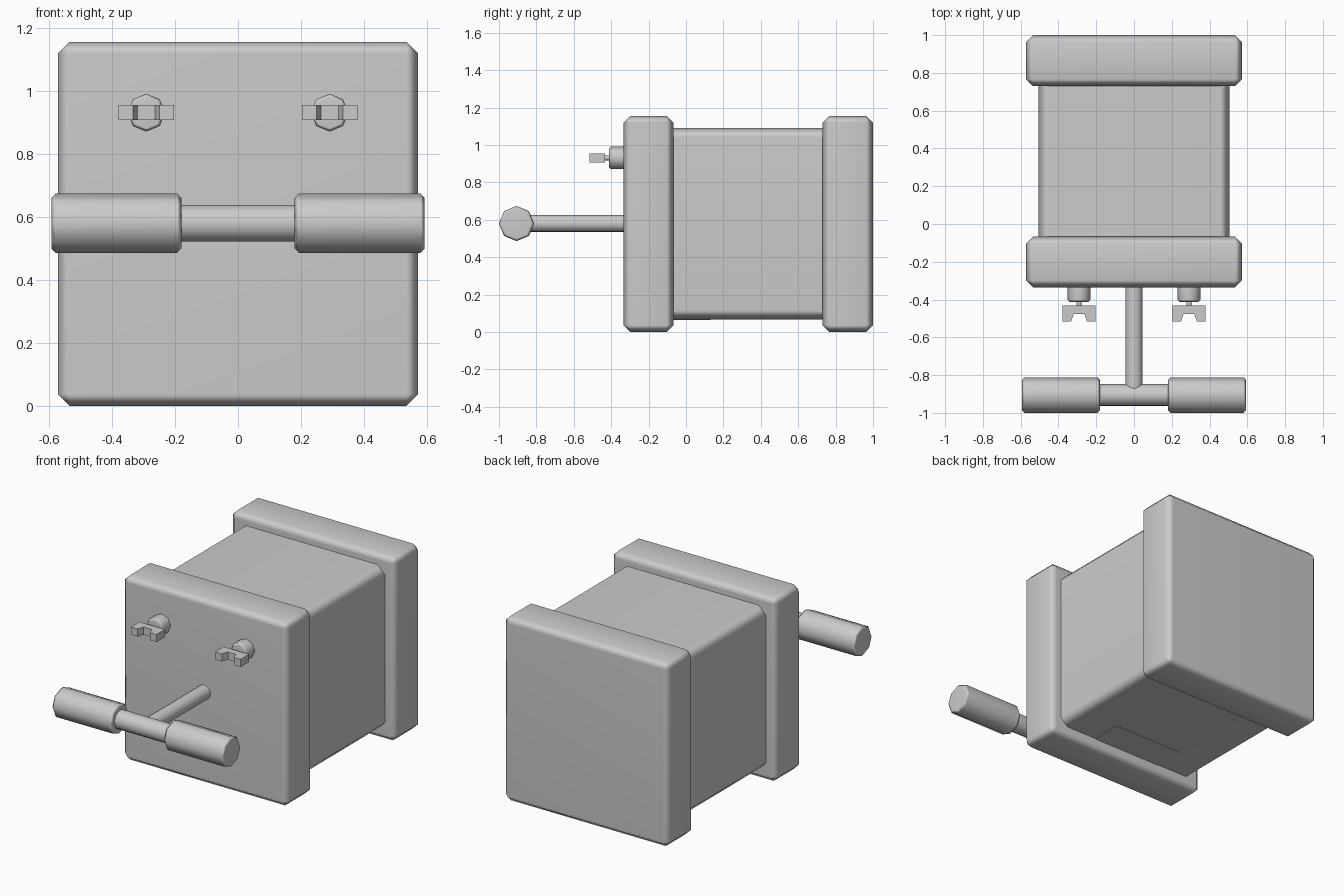
import bpy, bmesh
from math import radians
from mathutils import Matrix, Vector

if "Cube" in bpy.data.objects:
    bpy.data.objects.remove(bpy.data.objects["Cube"])


def finish(name, bm, smooth_angle=60):
    """Turn a bmesh into an object with smooth bevels and flat main faces."""
    bmesh.ops.recalc_face_normals(bm, faces=bm.faces)
    mesh = bpy.data.meshes.new(name)
    bm.to_mesh(mesh)
    bm.free()
    ob = bpy.data.objects.new(name, mesh)
    bpy.context.collection.objects.link(ob)
    if smooth_angle:
        for p in mesh.polygons:
            p.use_smooth = True
        mesh.set_sharp_from_angle(angle=radians(smooth_angle))
        ob.modifiers.new("weighted_normals", 'WEIGHTED_NORMAL').keep_sharp = True
    return ob


def chamfer(bm, edges, width):
    bmesh.ops.bevel(bm, geom=edges, offset=width, segments=1,
                    profile=0.5, affect='EDGES')


def box(name, lo, hi, bevel=0.0, only_axis=None):
    lo, hi = Vector(lo), Vector(hi)
    bm = bmesh.new()
    bmesh.ops.create_cube(bm, size=1)
    bmesh.ops.scale(bm, vec=hi - lo, verts=bm.verts)
    bmesh.ops.translate(bm, vec=(lo + hi) / 2, verts=bm.verts)
    if bevel:
        edges = [e for e in bm.edges if only_axis is None or
                 abs((e.verts[0].co - e.verts[1].co)[only_axis]) > 1e-4]
        chamfer(bm, edges, bevel)
    return finish(name, bm)


def rod(name, start, end, radius, sides=8, bevel=0.0):
    """Cylinder between two points on the X or Y axis direction."""
    start, end = Vector(start), Vector(end)
    along = end - start
    turn = (Matrix.Rotation(radians(90), 4, 'Y') if abs(along.x) > abs(along.y)
            else Matrix.Rotation(radians(90), 4, 'X'))
    bm = bmesh.new()
    bmesh.ops.create_cone(bm, cap_ends=True, segments=sides, radius1=radius,
                          radius2=radius, depth=along.length,
                          matrix=Matrix.Translation((start + end) / 2) @ turn)
    if bevel:
        caps = [f for f in bm.faces if len(f.verts) == sides and
                abs(f.normal.dot(along.normalized())) > 0.9]
        chamfer(bm, list({e for f in caps for e in f.edges}), bevel)
    return finish(name, bm)


MID_Z = 0.58

# main body and its two end blocks
box("body", (-0.505, -0.09, 0.067), (0.505, 0.75, 1.092), 0.05, only_axis=1)
box("front_block", (-0.572, -0.335, 0), (0.572, -0.067, 1.156), 0.037)
box("back_block", (-0.572, 0.73, 0), (0.572, 1.0, 1.156), 0.037)

# thin plate under the body
box("bottom_plate", (-0.24, -0.08, 0.064), (0.24, 0.13, 0.08))

# T handle
HANDLE_Y = -0.906
rod("handle_stem", (0, HANDLE_Y, MID_Z), (0, -0.31, MID_Z), 0.045, 16)
rod("handle_bar", (-0.2, HANDLE_Y, MID_Z), (0.2, HANDLE_Y, MID_Z), 0.058, 16)
for side, s in (("left", -1), ("right", 1)):
    rod(f"{side}_grip", (s * 0.18, HANDLE_Y, MID_Z),
        (s * 0.593, HANDLE_Y, MID_Z), 0.094, 8, 0.013)

    # terminal post with its pin
    x, z = s * 0.291, 0.931
    rod(f"{side}_terminal", (x, -0.30, z), (x, -0.412, z), 0.06, 8, 0.01)
    rod(f"{side}_pin", (x, -0.40, z), (x, -0.44, z), 0.014, 8)

    # wing nut: half profile mirrored, then extruded upwards
    half = [(0.088, -0.432), (0.088, -0.516), (0.042, -0.516), (0.028, -0.476)]
    outline = half + [(-px, py) for px, py in reversed(half)]
    bm = bmesh.new()
    face = bm.faces.new([bm.verts.new((x + px, py, z - 0.024))
                         for px, py in outline])
    top = bmesh.ops.extrude_face_region(bm, geom=[face])["geom"]
    bmesh.ops.translate(bm, vec=(0, 0, 0.048),
                        verts=[v for v in top if isinstance(v, bmesh.types.BMVert)])
    finish(f"{side}_wing_nut", bm, 0)
